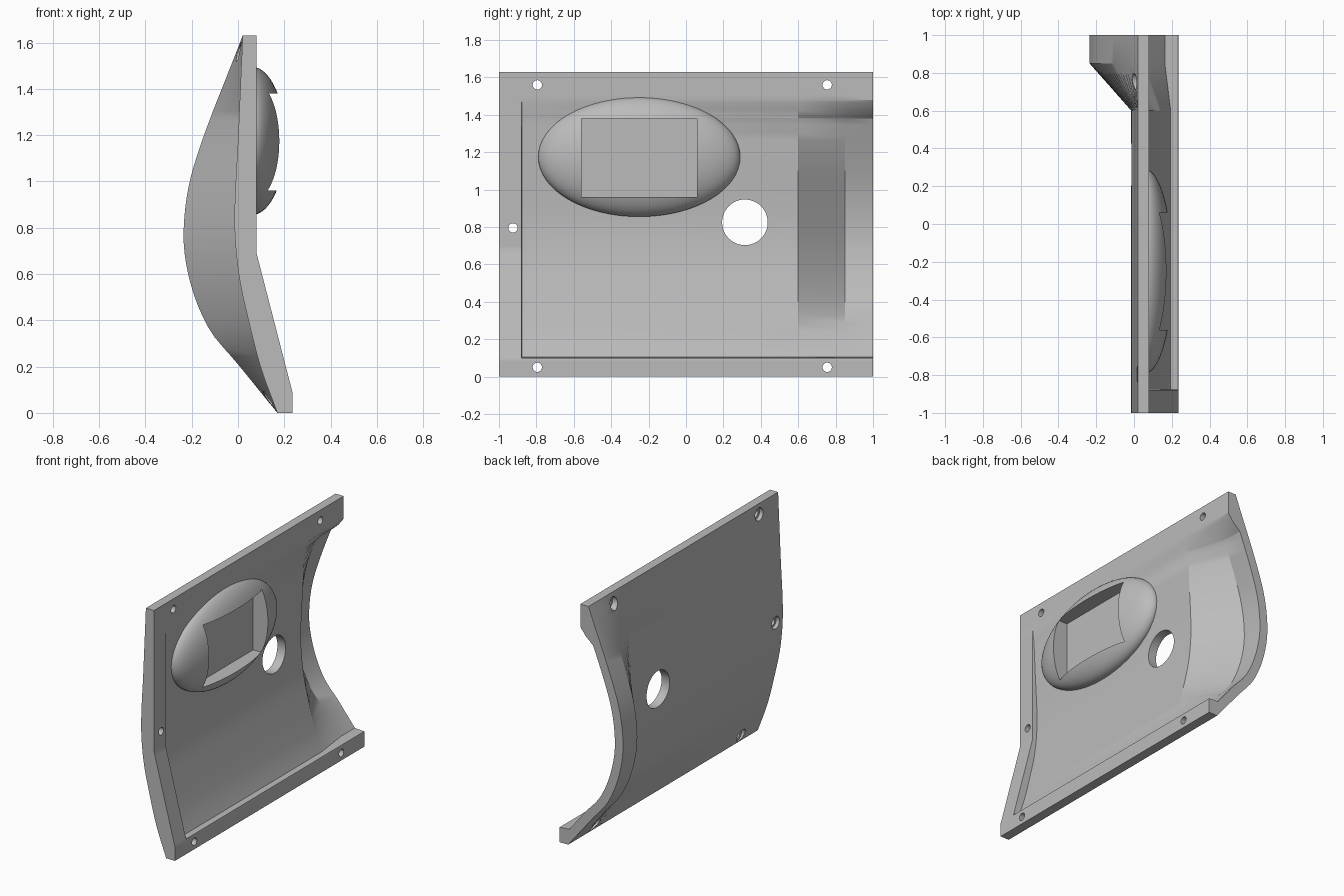
import bpy, bmesh, math
from mathutils import Matrix

if "Cube" in bpy.data.objects:
    bpy.data.objects.remove(bpy.data.objects["Cube"], do_unlink=True)

grey = bpy.data.materials.new("plain_grey")
grey.use_nodes = True
colour = (0.5, 0.5, 0.5, 1)
grey.diffuse_color = colour
grey.node_tree.nodes["Principled BSDF"].inputs["Base Color"].default_value = colour

# Back profiles as (z, x): the straight run and the bulged end
BASE = [(0, .17), (.19, .10), (.38, .05), (.6, .003), (.83, -.015), (1.2, .001), (1.63, .02)]
BULGE = [(0, .17), (.21, 0), (.36, -.123), (.57, -.208), (.79, -.235), (1.07, -.19), (1.63, .02)]
THICK = .06


def curve(points, z):
    """Smooth cubic through the profile points."""
    n = len(points)

    def tangent(i):
        a, b = points[max(i - 1, 0)], points[min(i + 1, n - 1)]
        return (b[1] - a[1]) / (b[0] - a[0])
    for i in range(n - 1):
        (z0, x0), (z1, x1) = points[i], points[i + 1]
        if z <= z1 or i == n - 2:
            h = z1 - z0
            t = (z - z0) / h
            return (x0 * (1 + 2 * t) * (1 - t) ** 2 + h * tangent(i) * t * (1 - t) ** 2
                    + x1 * t * t * (3 - 2 * t) + h * tangent(i + 1) * t * t * (t - 1))


def back(z, bulge):
    return curve(BASE, z) * (1 - bulge) + curve(BULGE, z) * bulge


def rim(z):
    return .235 - .155 * min(max((z - .09) / .6, 0), 1)


def inner(z, bulge):
    if z <= .1 or z >= 1.48:
        return rim(z)
    slope = (back(z + .01, bulge) - back(z - .01, bulge)) / .02
    x = min(rim(z), back(z, bulge) + THICK * math.sqrt(1 + slope * slope))
    f = max((z - 1.38) / .1, 0)
    return x * (1 - f) + rim(z) * f


def make_object(name, bm):
    bmesh.ops.recalc_face_normals(bm, faces=bm.faces)
    mesh = bpy.data.meshes.new(name)
    bm.to_mesh(mesh)
    bm.free()
    mesh.materials.append(grey)
    ob = bpy.data.objects.new(name, mesh)
    bpy.context.collection.objects.link(ob)
    return ob


def select(ob):
    bpy.ops.object.select_all(action='DESELECT')
    ob.select_set(True)
    bpy.context.view_layer.objects.active = ob


def cut(ob, cutter):
    select(ob)
    mod = ob.modifiers.new("cut", 'BOOLEAN')
    mod.operation = 'DIFFERENCE'
    mod.solver = 'EXACT'
    mod.object = cutter
    bpy.ops.object.modifier_apply(modifier=mod.name)
    bpy.data.objects.remove(cutter, do_unlink=True)


def drill(y, z, radius, x0, x1, sides):
    """Cylinder along x."""
    bm = bmesh.new()
    bmesh.ops.create_cone(bm, cap_ends=True, segments=sides, radius1=radius,
                          radius2=radius, depth=x1 - x0,
                          matrix=Matrix.Translation(((x0 + x1) / 2, y, z))
                          @ Matrix.Rotation(math.pi / 2, 4, 'Y'))
    ob = make_object("drill", bm)
    ob.hide_render = True
    return ob


# Panel: cross-sections lofted along y, with a solid flange at the front end
rows = sorted({round(1.63 * i / 40, 4) for i in range(41)} | {.09, .1, .104, .69, 1.38, 1.48})
stations = [(-1, 0, True), (-.88, 0, True), (-.877, 0, False),
            (.6, 0, False), (.85, 1, False), (1, 1, False)]
bm = bmesh.new()
rings = []
for y, bulge, solid in stations:
    ring = [bm.verts.new((back(z, bulge), y, z)) for z in rows]
    ring += [bm.verts.new((rim(z) if solid else inner(z, bulge), y, z)) for z in reversed(rows)]
    rings.append(ring)
for a, b in zip(rings, rings[1:]):
    for i in range(len(a)):
        j = (i + 1) % len(a)
        bm.faces.new((a[i], a[j], b[j], b[i]))
bm.faces.new(rings[0])
bm.faces.new(rings[-1])
panel = make_object("curved_panel", bm)

# Large opening and counterbored screw holes
cut(panel, drill(.315, .825, .122, -.5, .5, 48))
for y, z in [(-.795, 1.56), (.755, 1.56), (-.925, .795), (-.795, .05), (.755, .05)]:
    cut(panel, drill(y, z, .025, -.5, .5, 20))
    cut(panel, drill(y, z, .042, -.5, back(z, 0) + .025, 20))

# Oval boss with a rectangular window
bm = bmesh.new()
bmesh.ops.create_uvsphere(bm, u_segments=64, v_segments=32, radius=1,
                          matrix=Matrix.Translation((.06, -.25, 1.175))
                          @ Matrix.Diagonal((.145, .54, .32, 1)))
cutaway = bmesh.ops.bisect_plane(bm, geom=bm.verts[:] + bm.edges[:] + bm.faces[:],
                                 plane_co=(.035, 0, 0), plane_no=(1, 0, 0), clear_inner=True)
bmesh.ops.holes_fill(bm, edges=[e for e in bm.edges if e.is_boundary], sides=0)
boss = make_object("oval_boss", bm)
bm = bmesh.new()
bmesh.ops.create_cube(bm, size=1, matrix=Matrix.Translation((.27, -.25, 1.17))
                      @ Matrix.Diagonal((.4, .62, .42, 1)))
window = make_object("window_cutter", bm)
window.hide_render = True
cut(boss, window)

for ob in (panel, boss):
    select(ob)
    bpy.ops.object.shade_smooth_by_angle(angle=math.radians(25))
